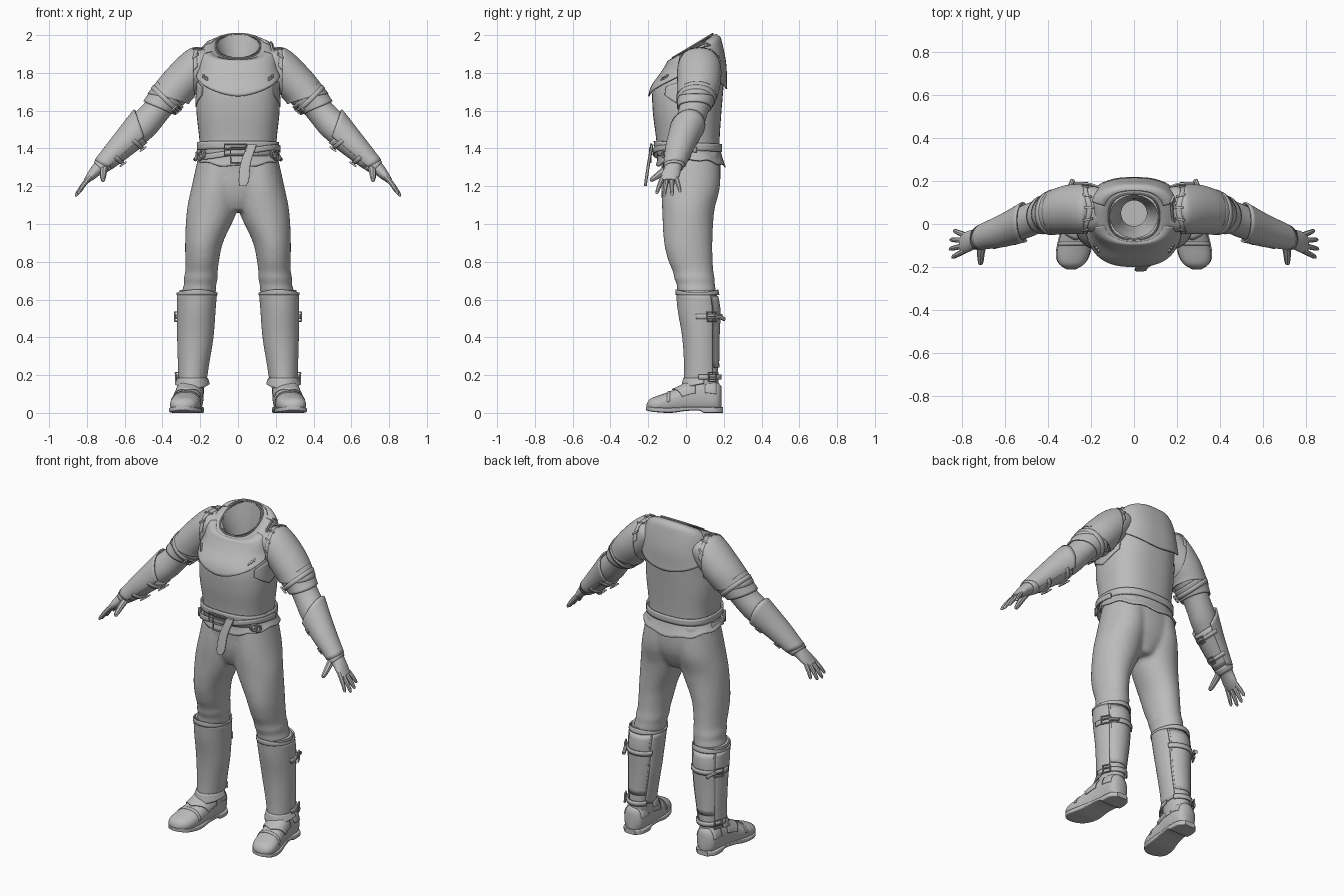
import bpy, math
from math import sin, cos, radians
from mathutils import Vector, Matrix

if "Cube" in bpy.data.objects:
    bpy.data.objects.remove(bpy.data.objects["Cube"])

grey = bpy.data.materials.new("plain_grey")
grey.use_nodes = True
grey.diffuse_color = (0.5, 0.5, 0.5, 1)
grey.node_tree.nodes["Principled BSDF"].inputs["Base Color"].default_value = (0.5, 0.5, 0.5, 1)


def finish(name, mesh, thick=0, remesh=0):
    ob = bpy.data.objects.new(name, mesh)
    bpy.context.collection.objects.link(ob)
    mesh.materials.clear()
    mesh.materials.append(grey)
    if thick:
        mod = ob.modifiers.new("thickness", "SOLIDIFY")
        mod.thickness, mod.offset = thick, -1
    if remesh:
        mod = ob.modifiers.new("fuse", "REMESH")
        mod.mode, mod.voxel_size, mod.use_smooth_shade = "VOXEL", remesh, True
        mod = ob.modifiers.new("relax", "SMOOTH")
        mod.factor, mod.iterations = 0.5, 6
    bpy.ops.object.select_all(action="DESELECT")
    ob.select_set(True)
    bpy.context.view_layer.objects.active = ob
    bpy.ops.object.shade_smooth_by_angle(angle=radians(40))
    return ob


def place(name, mesh, pair, **kw):
    """One object, or a left and a mirrored right one."""
    if not pair:
        return finish(name, mesh, **kw)
    other = mesh.copy()
    other.transform(Matrix.Scale(-1, 4, (1, 0, 0)))
    other.flip_normals()
    finish("left_" + name, mesh, **kw)
    finish("right_" + name, other, **kw)


class Body:
    """Smooth tube; stations are (along, centre u, centre v, radius u, radius v, tilt)."""

    def __init__(self, u, v, stations, power=2.0):
        self.u, self.v = Vector(u), Vector(v)
        self.d = self.u.cross(self.v)
        self.st = [tuple(s) + (0,) * (6 - len(s)) for s in stations]
        self.power = power
        self.lo, self.hi = self.st[0][0], self.st[-1][0]

    def slope(self, i, k):
        a, b = self.st[max(i - 1, 0)], self.st[min(i + 1, len(self.st) - 1)]
        return (b[k] - a[k]) / (b[0] - a[0])

    def ring(self, s):
        s = min(max(s, self.lo), self.hi)
        i = max(j for j in range(len(self.st) - 1) if self.st[j][0] <= s)
        p, q = self.st[i], self.st[i + 1]
        h = q[0] - p[0]
        t = (s - p[0]) / h
        return [(1 + 2 * t) * (1 - t) ** 2 * p[k] + t * (1 - t) ** 2 * h * self.slope(i, k)
                + t * t * (3 - 2 * t) * q[k] + t * t * (t - 1) * h * self.slope(i + 1, k)
                for k in range(1, 6)]

    def at(self, s, deg, off=0.0):
        cu, cv, ru, rv, tilt = self.ring(s)
        a, e = radians(deg), 2 / self.power
        x = math.copysign(abs(sin(a)) ** e, sin(a)) * (ru + off)
        y = -math.copysign(abs(cos(a)) ** e, cos(a)) * (rv + off)
        return self.u * (cu + x) + self.v * (cv + y) + self.d * (s + tilt * y)


def val(f, x):
    return f(x) if callable(f) else f


def shell(body, a0, a1, lo, hi, off=0.0, rows=8, cols=48, caps=False, floor=None):
    """Mesh patch over a body between two edges, which may depend on the angle."""
    closed = a1 - a0 >= 360
    n = cols if closed else cols + 1
    verts, faces = [], []
    for i in range(rows + 1):
        f = i / rows
        for j in range(n):
            a = a0 + (a1 - a0) * j / cols
            p = body.at(val(lo, a) * (1 - f) + val(hi, a) * f, a, val(off, f))
            if floor is not None:
                p.z = max(p.z, floor)
            verts.append(p)
    for i in range(rows):
        for j in range(cols):
            k = (j + 1) % n
            faces.append((i * n + j, i * n + k, (i + 1) * n + k, (i + 1) * n + j))
    if caps:
        faces += [tuple(range(n))[::-1], tuple(range(rows * n, rows * n + n))]
    mesh = bpy.data.meshes.new("shell")
    mesh.from_pydata(verts, [], faces)
    return mesh


def plate(name, body, a0, a1, lo, hi, off=0.01, thick=0.008, pair=True, **kw):
    return place(name, shell(body, a0, a1, lo, hi, off, **kw), pair, thick=thick)


def cord(name, pts, r, pair=True, closed=False, taper=None):
    cu = bpy.data.curves.new("cord", "CURVE")
    cu.dimensions, cu.bevel_depth, cu.bevel_resolution, cu.use_fill_caps = "3D", r, 2, True
    sp = cu.splines.new("POLY")
    sp.points.add(len(pts) - 1)
    sp.use_cyclic_u = closed
    for i, (pt, p) in enumerate(zip(sp.points, pts)):
        pt.co = (*p, 1)
        pt.radius = taper[i] if taper else 1
    tmp = bpy.data.objects.new("tmp", cu)
    mesh = bpy.data.meshes.new_from_object(tmp)
    bpy.data.objects.remove(tmp)
    place(name, mesh, pair)


def buckle(name, body, s, a, ds, da, off=0.018, pair=True):
    """Rectangular loop with a tongue, lying on a body."""
    corners = [(-1, -1), (-1, 1), (1, 1), (1, -1)]
    cord(name + "_loop", [body.at(s + ds * i, a + da * j, off) for i, j in corners], 0.005, pair, True)
    cord(name + "_pin", [body.at(s, a + da * j, off) for j in (-1, 0, 1)], 0.003, pair)


X, Y, Z = (1, 0, 0), (0, 1, 0), (0, 0, 1)

# Torso and neck lining
torso = Body(X, Y, [(1.36, 0, .012, .203, .165), (1.45, 0, .01, .205, .168), (1.6, 0, .006, .22, .182),
                    (1.72, 0, .012, .215, .186), (1.82, 0, .04, .207, .165, .1),
                    (1.9, 0, .045, .198, .142, .33), (1.935, 0, .04, .165, .128, .5),
                    (1.943, 0, .035, .115, .104, .6)], 2.5)
place("torso", shell(torso, 0, 360, torso.lo, torso.hi, rows=32, cols=64), False, thick=.006)
lining = Body(X, Y, [(1.7, 0, .05, .06, .06), (1.85, 0, .04, .085, .08, .4), (1.943, 0, .035, .112, .1, .6)])
mesh = shell(lining, 0, 360, lining.lo, lining.hi, caps=False)
mesh.flip_normals()
place("neck_lining", mesh, False)
cord("collar_rim", [torso.at(torso.hi, a, .002) for a in range(0, 360, 10)], .005, False, True)

# Chest and back plates, flaring out at the pointed lower edge
flare = lambda f: .007 + .014 * (1 - f) ** 3
plate("chest_plate", torso, -72, 72, lambda a: 1.675 + .11 * (abs(a) / 72) ** 1.3, 1.94, flare, pair=False, rows=16)
plate("back_plate", torso, 108, 252, lambda a: 1.715 + .07 * (abs(a - 180) / 72) ** 1.3, 1.94, flare,
      pair=False, rows=16)
plate("side_panel", torso, 56, 118, lambda a: 1.62 + .002 * abs(a - 87), lambda a: 1.76 - .001 * abs(a - 87), .006)
for k in range(3):
    plate("chest_stitch_%d" % k, torso, 40 + 4 * k, 43 + 4 * k, 1.765 + .008 * k, 1.785 + .008 * k, .02, rows=2, cols=2)
cord("shoulder_loop", [torso.at(s, a, .012) for s, a in
                       ((1.915, 75), (1.932, 85), (1.932, 110), (1.915, 118))], .007, False, True)

# Hips, fused trousers
hips = Body(X, Y, [(1.07, 0, .02, .06, .1), (1.13, 0, .022, .14, .13), (1.2, 0, .027, .215, .15),
                   (1.3, 0, .027, .213, .156), (1.42, 0, .012, .2, .16)], 2.2)
leg = Body(X, Y, [(.6, .21, .06, .085, .09), (.655, .205, .055, .09, .103), (.68, .2, .052, .084, .1),
                  (.71, .198, .045, .091, .108), (.74, .194, .04, .086, .106), (.8, .19, .025, .089, .117),
                  (.9, .18, .012, .1, .128), (1.07, .138, .012, .133, .138), (1.2, .117, .025, .128, .155),
                  (1.38, .1, .028, .105, .145)])
trousers = hips_mesh = shell(hips, 0, 360, hips.lo, hips.hi, rows=16, caps=True)
leg_mesh = shell(leg, 0, 360, leg.lo, leg.hi, rows=40, caps=True)
other_leg = leg_mesh.copy()
other_leg.transform(Matrix.Scale(-1, 4, X))
other_leg.flip_normals()
parts = [bpy.data.objects.new("part", m) for m in (hips_mesh, leg_mesh, other_leg)]
for p in parts:
    bpy.context.collection.objects.link(p)
bpy.ops.object.select_all(action="DESELECT")
for p in parts:
    p.select_set(True)
bpy.context.view_layer.objects.active = parts[0]
bpy.ops.object.join()
fused = parts[0].data
bpy.data.objects.remove(parts[0])
finish("trousers", fused, remesh=.012)

# Skirt of the tunic, belts and hanging strap
plate("tunic_skirt", hips, 0, 360, lambda a: 1.325 - .018 * cos(radians(2 * a)) + .006 * cos(radians(9 * a)), 1.41,
      lambda f: .008 + .02 * (1 - f) ** 2, pair=False)
plate("waist_belt", torso, 0, 360, lambda a: 1.39 + .008 * cos(radians(a)),
      lambda a: 1.432 + .008 * cos(radians(a)), .014, pair=False, rows=3)
plate("slung_belt", torso, -100, 100, lambda a: 1.365 + .025 * sin(radians(a * 1.5)),
      lambda a: 1.395 + .025 * sin(radians(a * 1.5)), .022, pair=False, rows=3)
buckle("belt_buckle", torso, 1.395, -3, .028, 10, .032, False)
buckle("lower_buckle", torso, 1.325 + .04, 0, .04, 6, .036, False)
strap = Body((1, 0, 0), (0, 1, 0), [(1.2, .025, -.215, .018, .007), (1.22, .03, -.213, .027, .008),
                                   (1.32, .04, -.198, .027, .008), (1.42, .075, -.18, .024, .008)], 4)
place("hanging_strap", shell(strap, 0, 360, strap.lo, strap.hi, cols=24, caps=True), False)
for k in range(2):
    cord("belt_knot_%d" % k, [torso.at(1.37 + .018 * cos(radians(t)) - .012 * k, 53 + 8 * k + 6 * sin(radians(t)), .022)
                              for t in range(0, 360, 30)], .007, True, True)

# Arms: angle 0 is the underside, 90 the back, 180 the outer top
arm = Body(Y, (.722, 0, .692), [(-1.27, .07, 1.4, .08, .06), (-1.22, .07, 1.42, .104, .09), (-1.05, .068, 1.425, .106, .096),
                               (-.9, .048, 1.425, .082, .077), (-.84, .036, 1.418, .078, .074),
                               (-.75, .012, 1.416, .078, .078), (-.6, -.03, 1.42, .067, .062),
                               (-.46, -.06, 1.425, .05, .042), (-.41, -.073, 1.43, .046, .032),
                               (-.37, -.083, 1.43, .05, .025), (-.33, -.09, 1.43, .04, .015)])
place("arm", shell(arm, 0, 360, arm.lo, arm.hi, rows=50, cols=40, caps=True), True)
wave = lambda base, amp: lambda a: base + amp * cos(radians(a))
plate("pauldron", arm, 0, 360, wave(-1.145, .1), wave(-.945, -.055), lambda f: .008 + .008 * f ** 3, rows=16)
plate("shoulder_binding", arm, 90, 270, wave(-1.175, .085), wave(-1.14, .1), .006, rows=3)
for k in range(5):
    plate("binding_rib_%d" % k, arm, 110 + 32 * k, 115 + 32 * k, wave(-1.185, .085), wave(-1.14, .1), .012, rows=3, cols=2)
plate("upper_arm_guard", arm, 0, 360, -.97, wave(-.875, -.03), .012)
plate("upper_arm_strap", arm, 0, 360, -.945, -.92, .017, rows=2)
buckle("upper_arm_buckle", arm, -.932, -40, .02, 12, .026)

# Bracer with straps, cuff
plate("bracer", arm, 60, 300, wave(-.735, .045), wave(-.455, -.012), lambda f: .01 + .006 * (1 - f) ** 4, rows=14)
plate("bracer_inner", arm, -62, 62, -.7, -.47, .007)
for k, s in enumerate((-.66, -.53)):
    plate("bracer_strap_%d" % k, arm, -75, 75, s - .011, s + .011, .014, rows=2)
    buckle("bracer_buckle_%d" % k, arm, s, 0, .018, 14, .022)
plate("glove_cuff", arm, 0, 360, -.47, -.43, .006, rows=3)

# Fingers and thumb in arm coordinates (along, across, out)
spot = lambda s, y, n: arm.d * s + arm.u * y + arm.v * n
for k, (tip, y0, y1) in enumerate([(-.262, -.054, -.03), (-.238, -.076, -.073), (-.232, -.099, -.117), (-.25, -.121, -.157)]):
    path = [spot(-.365 + (tip + .365) * t, y0 + (y1 - y0) * t, 1.43 - .016 * t * t) for t in (0, .3, .6, .88, .96, 1)]
    cord("finger_%d" % (k + 1), path, .0125, taper=[1, 1.05, .95, .8, .55, .15])
cord("thumb", [spot(-.45, -.09, 1.41), spot(-.425, -.13, 1.395), spot(-.405, -.165, 1.378),
               spot(-.395, -.185, 1.368), spot(-.393, -.19, 1.365)], .017, taper=[1.2, 1.1, .9, .65, .15])

# Shins and greaves
shin = Body(X, Y, [(.1, .245, .085, .064, .085), (.14, .243, .085, .065, .088), (.25, .236, .084, .074, .086),
                   (.4, .226, .08, .088, .092), (.55, .221, .07, .094, .106), (.65, .216, .058, .094, .1)])
place("shin", shell(shin, 0, 360, shin.lo, shin.hi, rows=20, caps=True), True)
plate("greave", shin, -128, 128, lambda a: .15 + .0003 * abs(a), lambda a: .648 - .0002 * abs(a),
      lambda f: .008 + .004 * f ** 8, rows=18)
plate("greave_rim", shin, 0, 360, .625, lambda a: .645 + .008 * cos(radians(2 * a)), .014, rows=3)
plate("calf_guard", shin, 134, 226, .24, .62, .006, rows=12)
for k, s in enumerate((.51, .19)):
    plate("greave_strap_%d" % k, shin, 80, 235, s - .014, s + .014, .016, rows=2)
    buckle("greave_buckle_%d" % k, shin, s, 120, .024, 12, .026)
cord("strap_end", [shin.at(.51, 130, .02), shin.at(.505, 145, .032), shin.at(.495, 153, .045)], .011)

# Boots
boot = Body(X, Z, [(-.188, .25, .08, .03, .06), (-.17, .25, .08, .056, .08), (-.1, .25, .085, .067, .095),
                   (-.03, .257, .08, .069, .09), (.03, .266, .065, .072, .075), (.1, .277, .05, .077, .058),
                   (.16, .287, .044, .072, .043), (.195, .291, .04, .05, .03), (.208, .293, .036, .02, .012)], 2.3)
place("boot", shell(boot, 0, 360, boot.lo, boot.hi, rows=28, caps=True, floor=.018), True)
sole = Body(X, Z, [(-.195, .25, .015, .035, .015), (-.165, .25, .015, .064, .015), (-.09, .25, .016, .07, .016),
                   (-.075, .252, .022, .067, .01), (0, .262, .021, .07, .011), (.08, .274, .014, .081, .014),
                   (.15, .286, .016, .078, .013), (.19, .291, .02, .056, .012), (.212, .293, .023, .02, .009)], 7)
place("sole", shell(sole, 0, 360, sole.lo, sole.hi, rows=32, caps=True), True)
plate("instep_flap", boot, 100, 260, -.05, lambda a: .075 - .0007 * abs(a - 180), .007)
plate("toe_seam", boot, 95, 265, .085, .1, .003, rows=2, thick=.004)
plate("ankle_plate", shin, -95, 95, lambda a: .12 + .0004 * abs(a), .185, lambda f: .012 + .014 * (1 - f), rows=5)
plate("heel_counter", boot, 100, 260, -.165, -.1, .004, rows=4)
